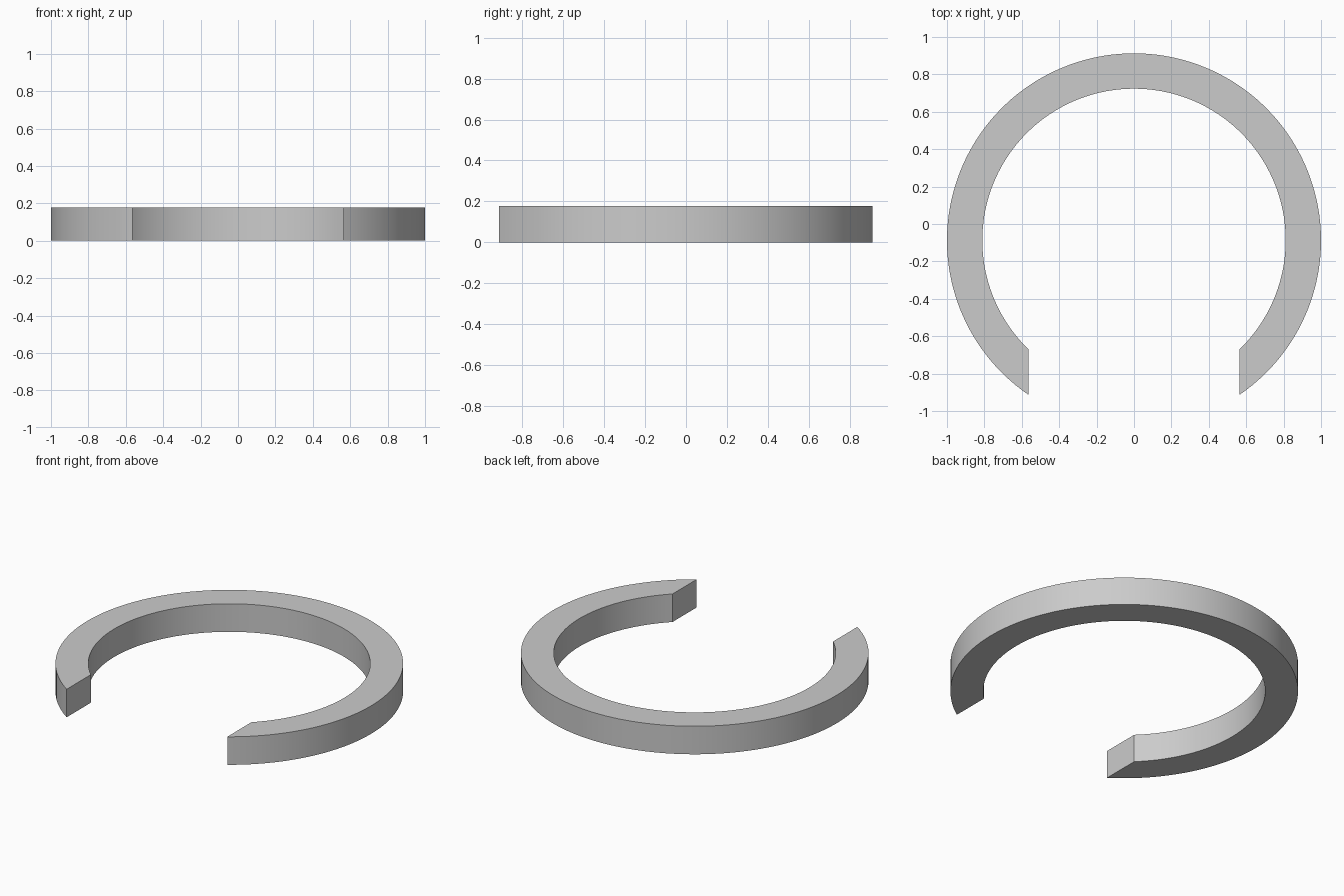
import bpy, bmesh
from math import asin, cos, sin, pi, radians

if "Cube" in bpy.data.objects:
    bpy.data.objects.remove(bpy.data.objects["Cube"])

R_OUT, R_IN = 1.0, 0.811
HALF_GAP = 0.564      # ends are cut parallel to y at this x
HEIGHT = 0.178
CY = -0.0875          # ring centre, so the open ring is centred on y = 0
N = 128


def arc(r):
    """Points from the left cut, over the back, to the right cut."""
    g = asin(HALF_GAP / r)
    a0, a1 = 1.5 * pi - g, -0.5 * pi + g
    return [(r * cos(a0 + (a1 - a0) * i / N), CY + r * sin(a0 + (a1 - a0) * i / N))
            for i in range(N + 1)]


# Open ring: flat C-shaped strip, extruded upward
bm = bmesh.new()
outer = [bm.verts.new((x, y, 0)) for x, y in arc(R_OUT)]
inner = [bm.verts.new((x, y, 0)) for x, y in arc(R_IN)]
for i in range(N):
    bm.faces.new((outer[i], outer[i + 1], inner[i + 1], inner[i]))
ext = bmesh.ops.extrude_face_region(bm, geom=bm.faces[:], use_keep_orig=True)
top = [v for v in ext["geom"] if isinstance(v, bmesh.types.BMVert)]
bmesh.ops.translate(bm, verts=top, vec=(0, 0, HEIGHT))
bmesh.ops.recalc_face_normals(bm, faces=bm.faces[:])

mesh = bpy.data.meshes.new("open_ring")
bm.to_mesh(mesh)
bm.free()
ring = bpy.data.objects.new("open_ring", mesh)
bpy.context.collection.objects.link(ring)

# Smooth round walls, sharp rims and cut ends
bpy.context.view_layer.objects.active = ring
ring.select_set(True)
bpy.ops.object.shade_smooth_by_angle(angle=radians(30))
